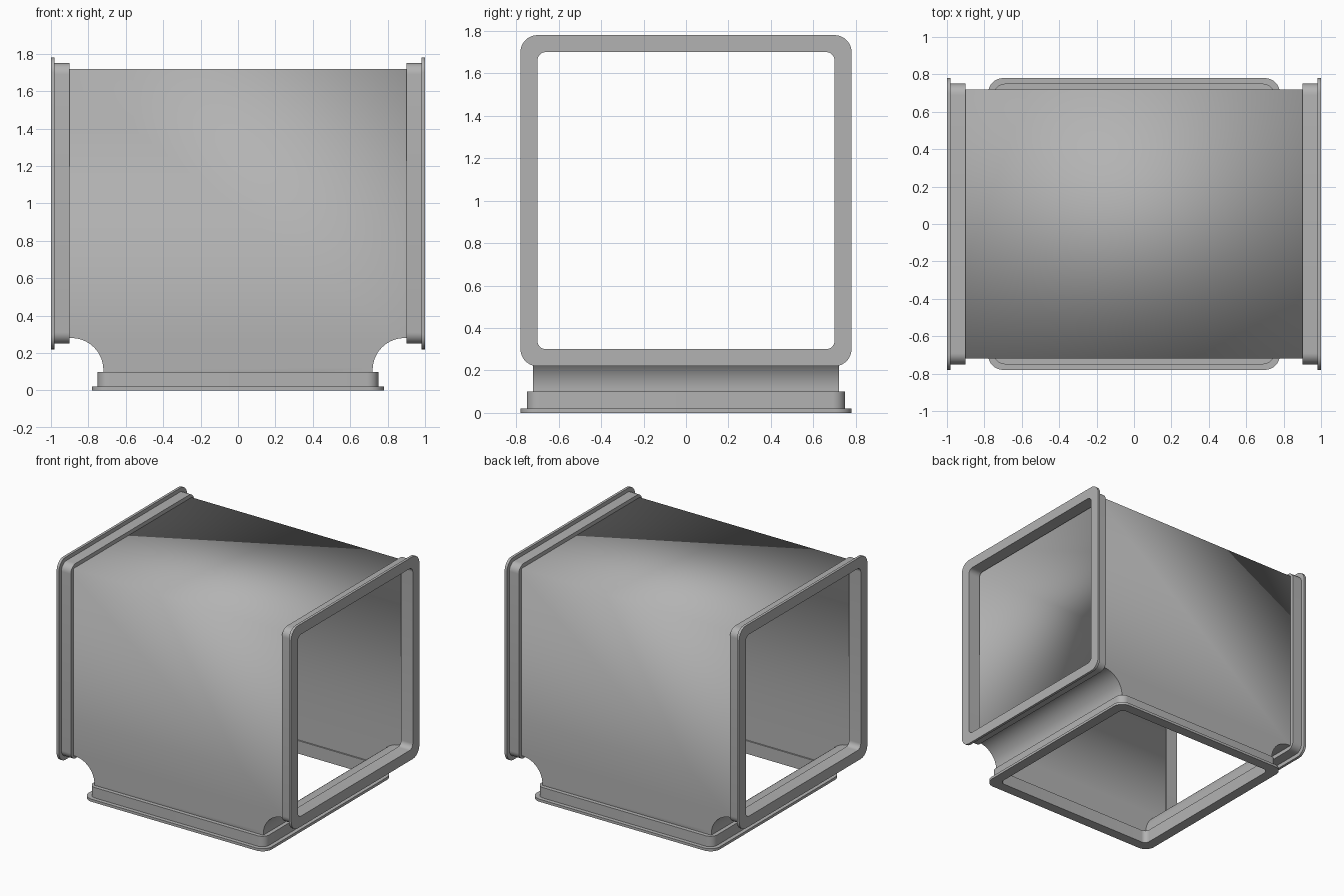
import bpy, bmesh
from math import sin, cos, pi, radians

cube = bpy.data.objects.get("Cube")
if cube:
    bpy.data.objects.remove(cube, do_unlink=True)

grey = bpy.data.materials.new("sheet metal grey")
grey.use_nodes = True
colour = (0.45, 0.45, 0.45, 1)
grey.diffuse_color = colour
grey.node_tree.nodes["Principled BSDF"].inputs["Base Color"].default_value = colour


def add_object(name, bm):
    mesh = bpy.data.meshes.new(name)
    bm.to_mesh(mesh)
    bm.free()
    mesh.materials.append(grey)
    obj = bpy.data.objects.new(name, mesh)
    bpy.context.collection.objects.link(obj)
    bpy.ops.object.select_all(action="DESELECT")
    obj.select_set(True)
    bpy.context.view_layer.objects.active = obj
    bpy.ops.object.shade_smooth_by_angle(angle=radians(35))
    return obj


def rounded_square(half, radius, steps=8):
    c = half - radius
    points = []
    for corner, (sx, sy) in enumerate([(1, 1), (-1, 1), (-1, -1), (1, -1)]):
        for i in range(steps + 1):
            a = (corner + i / steps) * pi / 2
            points.append((sx * c + radius * cos(a), sy * c + radius * sin(a)))
    return points


# Collar and flange, made as one closed ring around an opening
def make_rim(name, location, tilt):
    sections = [(0.78, 0.08, 0), (0.78, 0.08, 0.02), (0.75, 0.06, 0.02),
                (0.75, 0.06, 0.10), (0.70, 0.04, 0.10), (0.70, 0.04, 0)]
    bm = bmesh.new()
    loops = [[bm.verts.new((x, y, z)) for x, y in rounded_square(half, r)]
             for half, r, z in sections]
    for a, b in zip(loops, loops[1:] + loops[:1]):
        for i in range(len(a)):
            bm.faces.new((a[i - 1], a[i], b[i], b[i - 1]))
    bmesh.ops.recalc_face_normals(bm, faces=bm.faces)
    rim = add_object(name, bm)
    rim.location = location
    rim.rotation_euler.y = tilt


make_rim("bottom_flange", (0, 0, 0), 0)
make_rim("left_flange", (1, 0, 1), -pi / 2)
make_rim("right_flange", (-1, 0, 1), pi / 2)

# Tee-shaped duct: outline with concave throats, open at both sides and below
radius, end, half, low, top = 0.17, 0.98, 0.72, 0.28, 1.72
throat = [(half, 0.01)]
for i in range(17):
    a = pi - i / 16 * pi / 2
    throat.append((half + radius + radius * cos(a), low - radius + radius * sin(a)))
throat.append((end, low))
right_half = throat + [(end, top)]
outline = right_half + [(-x, z) for x, z in reversed(right_half)]

bm = bmesh.new()
front = [bm.verts.new((x, -half, z)) for x, z in outline]
back = [bm.verts.new((x, half, z)) for x, z in outline]
bm.faces.new(front)
bm.faces.new(back[::-1])
n = len(outline)
openings = {len(throat) - 1, n - len(throat) - 1, n - 1}
for i in range(n):
    if i not in openings:
        j = (i + 1) % n
        bm.faces.new((front[j], front[i], back[i], back[j]))
duct = add_object("tee_duct", bm)
wall = duct.modifiers.new("sheet thickness", "SOLIDIFY")
wall.thickness = 0.01
wall.offset = -1
wall.use_even_offset = True
